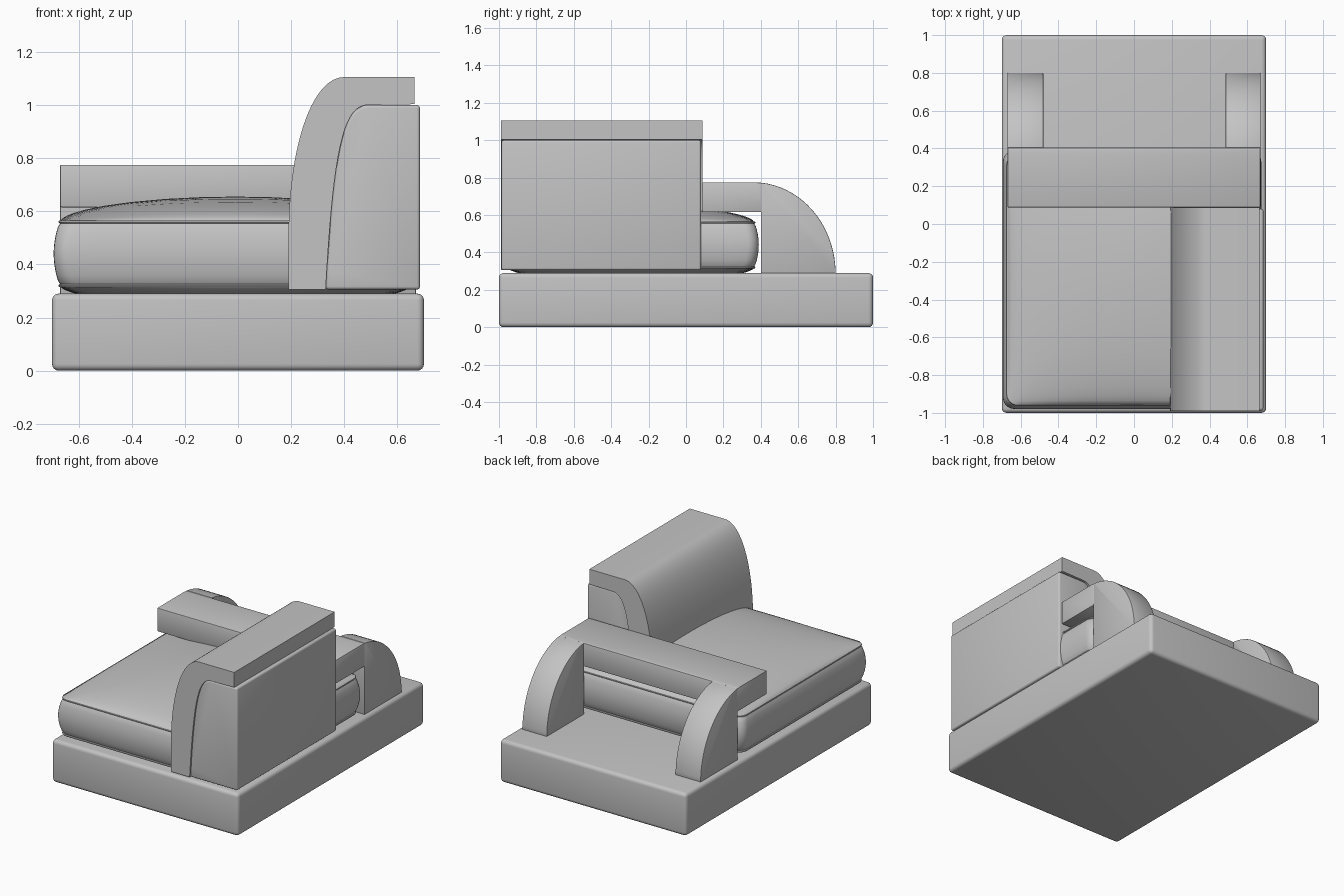
import bpy, bmesh, math
from mathutils import Vector
from mathutils.geometry import interpolate_bezier

if "Cube" in bpy.data.objects:
    bpy.data.objects.remove(bpy.data.objects["Cube"], do_unlink=True)

GREY = (0.55, 0.55, 0.55, 1)
fabric = bpy.data.materials.new("light_grey")
fabric.use_nodes = True
fabric.diffuse_color = GREY
fabric.node_tree.nodes["Principled BSDF"].inputs["Base Color"].default_value = GREY


def finish(name, bm, bevel=0, segments=3):
    """Turn a bmesh into a smooth-shaded object with optional rounded edges."""
    bmesh.ops.recalc_face_normals(bm, faces=bm.faces)
    mesh = bpy.data.meshes.new(name)
    bm.to_mesh(mesh)
    bm.free()
    mesh.materials.append(fabric)
    obj = bpy.data.objects.new(name, mesh)
    bpy.context.collection.objects.link(obj)
    bpy.ops.object.select_all(action="DESELECT")
    obj.select_set(True)
    bpy.context.view_layer.objects.active = obj
    if bevel:
        mod = obj.modifiers.new("rounded_edges", "BEVEL")
        mod.width = bevel
        mod.segments = segments
        mod.limit_method = "ANGLE"
        mod.angle_limit = math.radians(40)
        bpy.ops.object.modifier_apply(modifier=mod.name)
    bpy.ops.object.shade_smooth_by_angle(angle=math.radians(30))
    return obj


def extrude(name, profile, axis, start, end, bevel=0, segments=3):
    """Extrude an (horizontal, z) outline along the x or y axis."""
    bm = bmesh.new()
    place = (lambda p: (start, p[0], p[1])) if axis == "x" else (lambda p: (p[0], start, p[1]))
    face = bm.faces.new([bm.verts.new(place(p)) for p in profile])
    grown = bmesh.ops.extrude_face_region(bm, geom=[face])["geom"]
    length = end - start
    move = (length, 0, 0) if axis == "x" else (0, length, 0)
    bmesh.ops.translate(bm, vec=move, verts=[g for g in grown if isinstance(g, bmesh.types.BMVert)])
    return finish(name, bm, bevel, segments)


def bezier(points, count=24):
    corners = [Vector((x, z, 0)) for x, z in points]
    return [(p.x, p.y) for p in interpolate_bezier(*corners, count)]


# Base platform
extrude("base", [(-1, 0), (1, 0), (1, 0.29), (-1, 0.29)], "x", -0.7, 0.7, 0.025, 4)


# Seat cushion: rounded-square rings lofted up the side, then domed inward
def rounded_square(half, radius=0.06, side=14, corner=6):
    points = []
    for quarter in range(4):
        turn = quarter * math.pi / 2
        c, s = math.cos(turn), math.sin(turn)
        flat = half - radius
        local = [(half, flat * (2 * i / side - 1)) for i in range(side)]
        for i in range(corner):
            a = i / corner * math.pi / 2
            local.append((flat + radius * math.cos(a), flat + radius * math.sin(a)))
        points += [(x * c - y * s, x * s + y * c) for x, y in local]
    return points


def cushion():
    bm = bmesh.new()
    half, low, high = 0.66, 0.32, 0.56
    pipe = 0.006
    rings = []

    def add_ring(points, height):
        rings.append([bm.verts.new((x - 0.01, y - 0.295, height(x, y))) for x, y in points])

    def dome(edge, rise):
        def height(x, y):
            fall = max(0, 1 - (x / half) ** 2) * max(0, 1 - (y / half) ** 2)
            return edge + rise * fall ** 0.55
        return height

    shrink = [0.02, 0.2, 0.4, 0.6, 0.75, 0.86, 0.93, 0.97, 0.99, 1]
    outline = rounded_square(half)
    # underside
    for s in shrink:
        add_ring([(x * s, y * s) for x, y in outline], dome(low, -0.08))
    # piping, bulging side wall, piping
    def piping(z):
        for i in range(5):
            a = math.pi * (i / 4 - 0.5)
            add_ring(rounded_square(half + pipe * math.cos(a)), lambda x, y: z + pipe * math.sin(a))
    piping(low)
    for i in range(1, 12):
        t = i / 12
        add_ring(rounded_square(half + 0.024 * math.sin(math.pi * t) ** 0.8),
                 lambda x, y: low + (high - low) * t)
    piping(high)
    # top
    for s in reversed(shrink):
        add_ring([(x * s, y * s) for x, y in outline], dome(high, 0.095))

    for lower, upper in zip(rings, rings[1:]):
        n = len(lower)
        for i in range(n):
            j = (i + 1) % n
            bm.faces.new((lower[i], lower[j], upper[j], upper[i]))
    bm.faces.new(rings[0])
    bm.faces.new(rings[-1])
    finish("seat_cushion", bm)


cushion()

# Side backrest: inner block with a thick curved cover
inner = bezier([(0.33, 0.305), (0.36, 0.85), (0.40, 1.0), (0.49, 1.0)])
outer = bezier([(0.19, 0.5), (0.19, 0.85), (0.28, 1.105), (0.40, 1.105)])
extrude("backrest_block", inner + [(0.685, 1.0), (0.685, 0.305)], "y", -0.987, 0.08, 0.012)
extrude("backrest_cover",
        [(0.19, 0.305)] + outer + [(0.665, 1.105), (0.665, 1.003)] + inner[::-1],
        "y", -0.99, 0.087)


# Rear rail with two quarter-round brackets
def rail_arc(first, last, count):
    """Points on the rear curve from angle first to angle last, measured from the top."""
    angles = [first + (last - first) * i / count for i in range(count + 1)]
    return [(0.36 + 0.44 * math.sin(a), 0.285 + 0.49 * math.cos(a)) for a in angles]


join = math.asin(0.045 / 0.44)
extrude("rear_rail",
        [(0.087, 0.615), (0.087, 0.775)] + rail_arc(0, join, 3) + [(0.405, 0.615)],
        "x", -0.67, 0.67, 0.006, 2)
for name, start, end in (("right_bracket", -0.67, -0.48), ("left_bracket", 0.485, 0.67)):
    extrude(name, [(0.40, 0.285), (0.40, 0.77)] + rail_arc(join, math.pi / 2, 24),
            "x", start, end, 0.004, 2)
